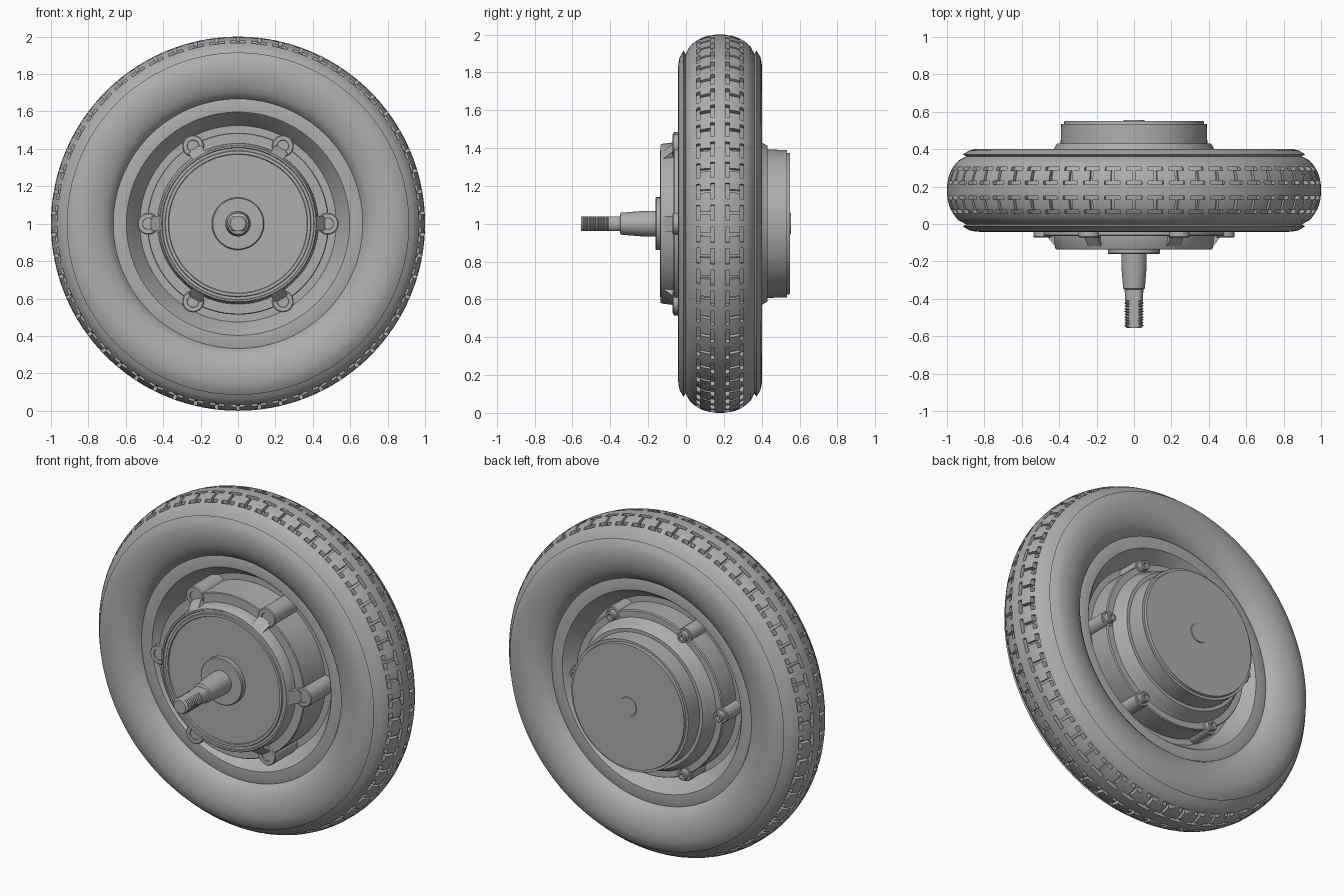
import bpy
import bmesh
from math import sin, cos, pi, radians, hypot

if "Cube" in bpy.data.objects:
    bpy.data.objects.remove(bpy.data.objects["Cube"], do_unlink=True)

mat = bpy.data.materials.new("plain_grey")
mat.use_nodes = True
GREY = (0.42, 0.42, 0.42, 1)
mat.diffuse_color = GREY
mat.node_tree.nodes["Principled BSDF"].inputs["Base Color"].default_value = GREY

MID = 0.18   # middle plane of the tyre along y


def finish(bm, name, angle=30):
    bmesh.ops.remove_doubles(bm, verts=bm.verts, dist=1e-5)
    bmesh.ops.recalc_face_normals(bm, faces=bm.faces)
    mesh = bpy.data.meshes.new(name)
    bm.to_mesh(mesh)
    bm.free()
    mesh.materials.append(mat)
    obj = bpy.data.objects.new(name, mesh)
    bpy.context.collection.objects.link(obj)
    bpy.ops.object.select_all(action='DESELECT')
    obj.select_set(True)
    bpy.context.view_layer.objects.active = obj
    bpy.ops.object.shade_smooth_by_angle(angle=radians(angle))
    return obj


def revolve(profile, angles, cx=0, cz=1, closed=False):
    """Spin (y, radius) points about a y-parallel axis; returns bmesh and face grid."""
    bm = bmesh.new()
    rings = [[bm.verts.new((cx + r * cos(a), y, cz + r * sin(a))) for y, r in profile]
             for a in angles]
    n, rows, grid = len(angles), len(profile), {}
    for i in range(n):
        for j in range(rows if closed else rows - 1):
            k, nxt = (j + 1) % rows, rings[(i + 1) % n]
            if profile[j][1] == profile[k][1] == 0:
                continue
            grid[i, j] = bm.faces.new((rings[i][j], rings[i][k], nxt[k], nxt[j]))
    return bm, grid


def lathe(name, profile, segs=96, cx=0, cz=1, closed=False):
    bm, _ = revolve(profile, [2 * pi * i / segs for i in range(segs)], cx, cz, closed)
    return finish(bm, name)


def both_sides(half):
    """Mirror (offset, radius) points about the tyre's middle plane."""
    return ([(MID - d, r) for d, r in reversed(half)] +
            [(MID + d, r) for d, r in half if d > 0])


# Tyre, with H-shaped tread grooves sunk into the crown
half_tyre = [(0, 1.0), (0.03, 0.999), (0.05, 0.996), (0.08, 0.989), (0.105, 0.979),
             (0.125, 0.967), (0.145, 0.952), (0.16, 0.938), (0.182, 0.897),
             (0.192, 0.915), (0.213, 0.882), (0.22, 0.85), (0.222, 0.82), (0.22, 0.79),
             (0.214, 0.76), (0.204, 0.73), (0.19, 0.703), (0.173, 0.682), (0.15, 0.667)]
PITCHES = 54
steps = [0, 0.14, 0.29, 0.43, 0.57, 0.71, 0.86]
tyre_angles = [2 * pi * (p + s) / PITCHES for p in range(PITCHES) for s in steps]
tyre_profile = both_sides(half_tyre)
bm, grid = revolve(tyre_profile, tyre_angles, closed=True)
grooves = []
for (i, j), face in grid.items():
    step = i % len(steps)
    d = abs((tyre_profile[j][0] + tyre_profile[(j + 1) % len(tyre_profile)][0]) / 2 - MID)
    r = tyre_profile[j][1]
    dash = (0.03 < d < 0.05 or 0.105 < d < 0.125) and 1 <= step <= 5
    bar = 0.05 < d < 0.105 and step == 3
    if r > 0.95 and (dash or bar):
        grooves.append(face)
sunk = bmesh.ops.extrude_face_region(bm, geom=grooves)["geom"]
for v in (g for g in sunk if isinstance(g, bmesh.types.BMVert)):
    r = hypot(v.co.x, v.co.z - 1)
    k = (r - 0.025) / r
    v.co.x *= k
    v.co.z = 1 + (v.co.z - 1) * k
bmesh.ops.delete(bm, geom=[f for f in grooves if f.is_valid], context='FACES')
finish(bm, "tyre")

# Rim: flat lips beside the tyre, sloping in to a deep web
lathe("rim", both_sides([(0.04, 0.45), (0.04, 0.525), (0.135, 0.588), (0.145, 0.597),
                         (0.148, 0.66), (0.14, 0.68)]), closed=True)

# Motor hub: front drum, bolting ring and rear cover in one turned body
lathe("hub_body", [
    (-0.13, 0), (-0.13, 0.37), (-0.137, 0.373), (-0.137, 0.388), (-0.13, 0.391),
    (-0.13, 0.405), (-0.135, 0.408), (-0.135, 0.417), (-0.128, 0.422), (-0.065, 0.43),
    (-0.065, 0.482), (-0.06, 0.486), (0.16, 0.486),
    (0.2, 0.49), (0.345, 0.49), (0.352, 0.485), (0.352, 0.448), (0.36, 0.442),
    (0.395, 0.432), (0.43, 0.412), (0.43, 0.392), (0.535, 0.39), (0.535, 0.375),
    (0.55, 0.372), (0.55, 0)])
lathe("rear_centre_cap", [(0.54, 0), (0.54, 0.06), (0.555, 0.055), (0.555, 0)], 48)
lathe("axle_collar", [(-0.12, 0), (-0.12, 0.14), (-0.155, 0.14), (-0.16, 0.135),
                      (-0.16, 0)], 64)

# Axle with a taper and a flattened threaded end
axle = [(-0.14, 0), (-0.14, 0.068), (-0.22, 0.068), (-0.345, 0.058), (-0.35, 0.05),
        (-0.41, 0.048)]
for t in range(9):
    y = -0.415 - t * 0.015
    axle += [(y, 0.043), (y - 0.006, 0.05), (y - 0.009, 0.05)]
axle += [(-0.55, 0.045), (-0.555, 0.04), (-0.555, 0)]
shaft = lathe("axle", axle, 48)
for v in shaft.data.vertices:
    if v.co.y < -0.348:
        v.co.z = min(max(v.co.z, 0.961), 1.039)


def rib(name, angle, outline, half_width):
    """Radial plate: (y, radius) outline given a thickness."""
    bm = bmesh.new()
    c, s = cos(angle), sin(angle)
    sides = [[bm.verts.new((r * c - w * s, y, 1 + r * s + w * c)) for y, r in outline]
             for w in (-half_width, half_width)]
    n = len(outline)
    for side in sides:
        bm.faces.new(side)
    for j in range(n):
        k = (j + 1) % n
        bm.faces.new((sides[0][j], sides[0][k], sides[1][k], sides[1][j]))
    finish(bm, name)


# Six bolt bosses with ribs on the front, six bosses with socket screws on the back
for b in range(6):
    a = b * pi / 3
    x, z = 0.48 * cos(a), 1 + 0.48 * sin(a)
    lathe(f"front_boss_{b + 1}", [(0.15, 0), (0.15, 0.058), (-0.067, 0.058), (-0.072, 0.053),
                                  (-0.072, 0.032), (-0.066, 0.03), (-0.066, 0)], 32, x, z)
    rib(f"front_rib_{b + 1}", a, [(-0.12, 0.38), (-0.12, 0.422), (-0.06, 0.47),
                                  (0, 0.47), (0, 0.38)], 0.04)
    lathe(f"rear_boss_{b + 1}", [(0.2, 0), (0.2, 0.045), (0.349, 0.045), (0.353, 0.041),
                                 (0.353, 0)], 32, x, z)
    lathe(f"rear_screw_{b + 1}", [(0.34, 0), (0.34, 0.03), (0.382, 0.03), (0.387, 0.026),
                                  (0.387, 0.015), (0.365, 0.015), (0.365, 0)], 24, x, z)
